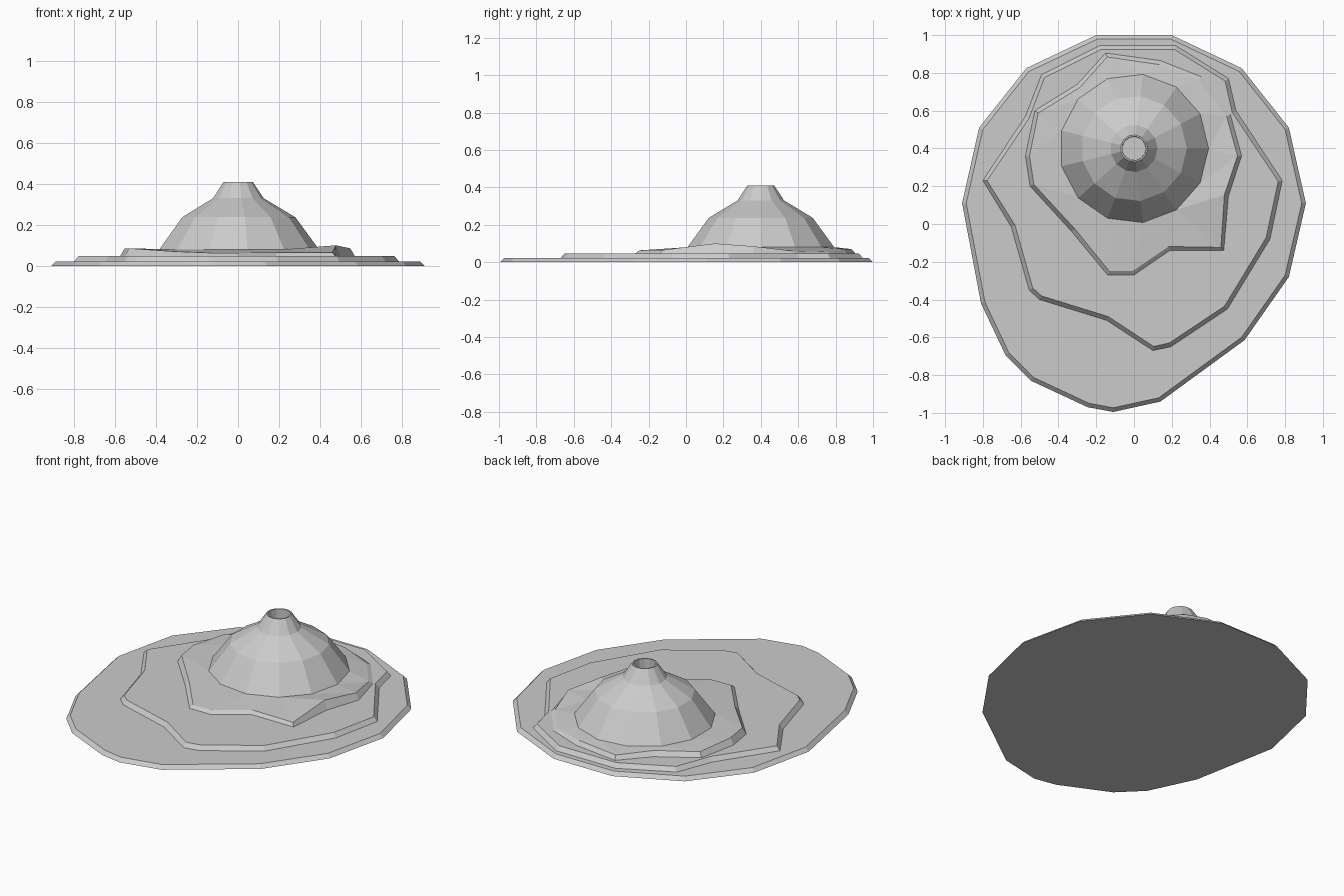
import bpy, bmesh, math
from mathutils import Vector

if "Cube" in bpy.data.objects:
    bpy.data.objects.remove(bpy.data.objects["Cube"])

# Ground outlines of the three lava terraces (counter-clockwise)
APRON = [(.2, 1), (-.2, 1), (-.57, .825), (-.82, .51), (-.91, .11), (-.81, -.42),
         (-.68, -.695), (-.545, -.83), (-.245, -.97), (-.11, -.995), (.14, -.94),
         (.585, -.615), (.82, -.28), (.91, .11), (.82, .51), (.57, .825)]
MIDDLE = [(.22, .945), (-.18, .945), (-.49, .79), (-.575, .57), (-.80, .23), (-.65, -.015),
          (-.555, -.35), (-.50, -.40), (-.145, -.51), (.10, -.67), (.195, -.65),
          (.495, -.45), (.72, -.08), (.785, .23), (.54, .6), (.50, .77)]
# Upper terrace also carries its rim height
UPPER = [(.355, .78, .055), (.14, .865, .07), (-.15, .905, .07), (-.30, .74, .075),
         (-.525, .6, .075), (-.575, .36, .085), (-.55, .2, .085), (-.33, -.04, .07),
         (-.14, -.27, .063), (0, -.27, .063), (.19, -.14, .065), (.475, -.14, .065),
         (.50, .15, .1), (.57, .36, .085), (.51, .58, .06)]

CX, CY, SIDES = 0, .4, 13


def ring(r, z, n=SIDES):
    return [Vector((CX + r * math.cos(2 * math.pi * i / n),
                    CY + r * math.sin(2 * math.pi * i / n), z)) for i in range(n)]


def flat(pts, z):
    return [Vector((p[0], p[1], z)) for p in pts]


def inset(pts, d, zs):
    """Move every corner inwards along its mean edge normal."""
    out = []
    for i, p in enumerate(pts):
        a = (p - pts[i - 1]).normalized()
        b = (pts[(i + 1) % len(pts)] - p).normalized()
        t = (a + b).normalized()
        out.append(Vector((p.x - t.y * d, p.y + t.x * d, zs[i])))
    return out


def loop(bm, pts):
    vs = [bm.verts.new(p) for p in pts]
    return vs, [bm.edges.new((vs[i - 1], vs[i])) for i in range(len(vs))]


def bridge(bm, a, b):
    for i in range(len(a)):
        bm.faces.new((a[i - 1], a[i], b[i], b[i - 1]))


def finish(bm, name):
    me = bpy.data.meshes.new(name)
    bm.to_mesh(me)
    bm.free()
    ob = bpy.data.objects.new(name, me)
    bpy.context.collection.objects.link(ob)


def terrace(name, foot, rim, inner, base=False):
    """Sloped skirt plus a top surface that stops at the next part's outline."""
    bm = bmesh.new()
    f, _ = loop(bm, foot)
    r, re = loop(bm, rim)
    _, ie = loop(bm, inner)
    bridge(bm, f, r)
    bmesh.ops.triangle_fill(bm, use_beauty=True, edges=re + ie, normal=(0, 0, 1))
    if base:
        bm.faces.new(f[::-1])
    for face in bm.faces:
        face.normal_update()
        if face.normal.z < 0 and len(face.verts) < 5:
            face.normal_flip()
    finish(bm, name)


# Terraces
a_foot, m_foot, u_foot = flat(APRON, 0), flat(MIDDLE, .022), flat(UPPER, .047)
terrace("lava_apron", a_foot, inset(a_foot, .022, [.022] * len(APRON)), m_foot, True)
terrace("middle_terrace", m_foot, inset(m_foot, .022, [.047] * len(MIDDLE)), u_foot)
terrace("upper_terrace", u_foot, inset(u_foot, .022, [p[2] for p in UPPER]), ring(.395, .08))

# Volcano cone with crater
bm = bmesh.new()
profile = [(.395, .08), (.28, .237), (.125, .33), (.072, .41), (.064, .41), (.062, .3)]
rings = [loop(bm, ring(r, z))[0] for r, z in profile]
for lo, hi in zip(rings, rings[1:]):
    bridge(bm, lo, hi)
bm.faces.new(rings[-1])
finish(bm, "volcano_cone")
